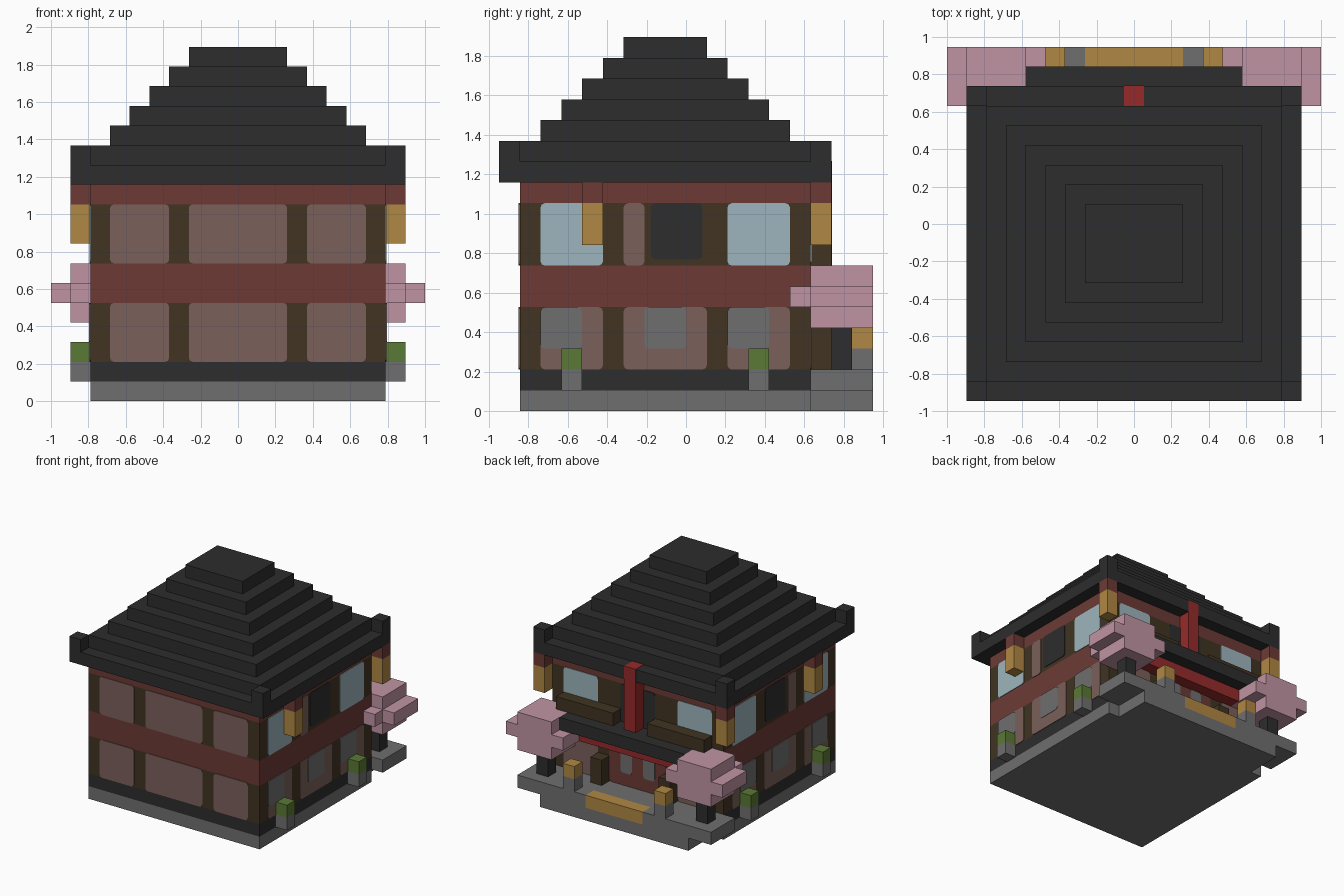
import bpy, bmesh
from mathutils import Vector

if "Cube" in bpy.data.objects:
    bpy.data.objects.remove(bpy.data.objects["Cube"])

U = 2 / 19          # one block
SKIN = 0.05         # plate thickness in blocks


def material(name, code):
    def linear(h):
        c = int(h, 16) / 255
        return ((c + 0.055) / 1.055) ** 2.4 if c > 0.04 else c / 12.92
    rgba = [linear(code[i:i + 2]) for i in (0, 2, 4)] + [1]
    m = bpy.data.materials.new(name)
    m.use_nodes = True
    m.diffuse_color = rgba
    m.node_tree.nodes["Principled BSDF"].inputs["Base Color"].default_value = rgba
    return m


BLACK = material("charcoal tile", "2d2d2d")
GREY = material("stone grey", "6f6f70")
PLASTER = material("mauve plaster", "7b605b")
BROWN = material("dark timber", "413422")
BRICK = material("red brown beam", "6c3a35")
GOLD = material("lantern gold", "b08843")
PINK = material("blossom pink", "c094a4")
GREEN = material("shrub green", "5b7935")
BLUE = material("pale glass", "9db5bd")
RED = material("banner red", "962a2a")


def box(name, mat, x, y, z, round_axis=None):
    """Block spanning the given ranges, counted in blocks."""
    bm = bmesh.new()
    bmesh.ops.create_cube(bm, size=1)
    lo = Vector((x[0] - 9.5, y[0] - 9, z[0])) * U
    hi = Vector((x[1] - 9.5, y[1] - 9, z[1])) * U
    for v in bm.verts:
        v.co = Vector([l + (h - l) * (c + 0.5) for l, h, c in zip(lo, hi, v.co)])
    if round_axis is not None:
        edges = [e for e in bm.edges
                 if abs(e.verts[0].co[round_axis] - e.verts[1].co[round_axis]) > 1e-5]
        bmesh.ops.bevel(bm, geom=edges, offset=0.2 * U, segments=2,
                        profile=0.5, affect='EDGES')
    mesh = bpy.data.meshes.new(name)
    bm.to_mesh(mesh)
    bm.free()
    mesh.materials.append(mat)
    ob = bpy.data.objects.new(name, mesh)
    bpy.context.collection.objects.link(ob)
    return ob


def pair(name, mat, x, y, z, axis=None):
    """Block on the left side and its mirror on the right."""
    box("left_" + name, mat, x, y, z, axis)
    box("right_" + name, mat, (19 - x[1], 19 - x[0]), y, z, axis)


def side_plate(name, mat, y, z, layer=1):
    pair(name, mat, (17, 17 + SKIN * layer), y, z, 0)


def front_plate(name, mat, x, z):
    box(name, mat, x, (1 - SKIN, 1), z, 1)


def back_plate(name, mat, x, z, layer=1):
    box(name, mat, x, (15, 15 + SKIN * layer), z, 1)


# Ground slab, plinth and terrace
HOUSE_X, HOUSE_Y = (2, 17), (1, 15)
box("ground_slab", GREY, HOUSE_X, HOUSE_Y, (0, 1))
box("plinth", BLACK, HOUSE_X, HOUSE_Y, (1, 2))
box("terrace_base", GREY, (3, 16), (15, 18), (0, 1))
box("terrace_back_strip", GREY, (1, 18), (15, 17), (1, 2))
pair("terrace_front", GREY, (12, 18), (17, 18), (1, 2))
box("entrance_step", GOLD, (7, 12), (17, 18), (1, 2))

# Timber storeys and beams
LOWER, UPPER = (2, 5), (7, 10)
box("lower_storey", BROWN, HOUSE_X, HOUSE_Y, LOWER)
box("middle_beam", BRICK, HOUSE_X, HOUSE_Y, (5, 7))
box("upper_storey", BROWN, HOUSE_X, HOUSE_Y, UPPER)
box("top_beam", BRICK, HOUSE_X, HOUSE_Y, (10, 11))

# Front plaster panels
for floor, z in (("lower", LOWER), ("upper", UPPER)):
    for n, x in enumerate(((3, 6), (7, 12), (13, 16))):
        front_plate(f"{floor}_front_panel_{n}", PLASTER, x, z)

# Side panels and windows
for n, (panel, pane) in enumerate((((2, 5), (2, 4)), ((6, 10), (7, 9)), ((11, 14), (11, 13)))):
    side_plate(f"lower_panel_{n}", PLASTER, panel, LOWER)
    side_plate(f"lower_window_{n}", GREY, pane, (3, 5), 1.6)
side_plate("upper_front_window", BLUE, (2, 5), UPPER)
side_plate("upper_back_window", BLUE, (11, 14), UPPER)
side_plate("upper_panel", PLASTER, (6, 7), UPPER)
side_plate("upper_dark_opening", BLACK, (7.3, 9.8), (7.3, 10))

# Back panels, windows and doorway
for side, x in (("right", (3, 6)), ("left", (13, 16))):
    back_plate(side + "_back_window", BLUE, x, UPPER)
    back_plate(side + "_back_panel", PLASTER, x, LOWER)
back_plate("balcony_door", BLACK, (8, 11), UPPER)
back_plate("entrance_door", BRICK, (7, 12), LOWER)
for n in (8, 10):
    back_plate(f"entrance_pane_{n}", GREY, (n, n + 1), (3, 5), 1.6)

# Porch canopy, balcony rails, banner and porch cabinets
box("porch_canopy", BLACK, (4, 15), (15, 17), (6, 7))
box("porch_valance", RED, (5, 14), (15, 16), (5, 6))
pair("balcony_rail", BROWN, (11, 16), (15, 16), (7, 8))
box("banner", RED, (9, 10), (15, 16 + SKIN / 2), (7, 12 + SKIN / 2))
pair("porch_cabinet", BROWN, (12, 13), (15, 16), (2, 4))

# Hanging lanterns with brackets
for place, j in (("front", 4), ("back", 15)):
    pair(place + "_lantern", GOLD, (17, 18), (j, j + 1), (8, 10))
    pair(place + "_bracket", BRICK, (17, 18), (j, j + 1), (10, 11))

# Lantern posts on the terrace
pair("lantern_post", GREY, (13, 14), (17, 18), (2, 3))
pair("lantern_post_lamp", GOLD, (13, 14), (17, 18), (3, 4))

# Planters along the sides
for place, j in (("front", 3), ("back", 12)):
    pair(place + "_planter", GREY, (17, 18), (j, j + 1), (1, 2))
    pair(place + "_shrub", GREEN, (17, 18), (j, j + 1), (2, 3))

# Blossom trees
pair("tree_trunk", BLACK, (16, 17), (16, 17), (2, 4))
pair("tree_crown_bottom", PINK, (15, 18), (15, 18), (4, 5))
pair("tree_crown_middle", PINK, (14, 19), (15, 18), (5, 6))
pair("tree_crown_arm", PINK, (17, 18), (14, 15), (5, 6))
pair("tree_crown_top", PINK, (15, 18), (15, 18), (6, 7))

# Eaves with raised corners, then the stepped roof
box("eaves", BLACK, (1, 18), (0, 16), (11, 12))
for place, j in (("front", 0), ("back", 15)):
    pair(place + "_eave_corner", BLACK, (17, 18), (j, j + 1), (12, 13))
for n in range(6):
    box(f"roof_step_{n}", BLACK, (2 + n, 17 - n), (1 + n, 15 - n), (12 + n, 13 + n))
